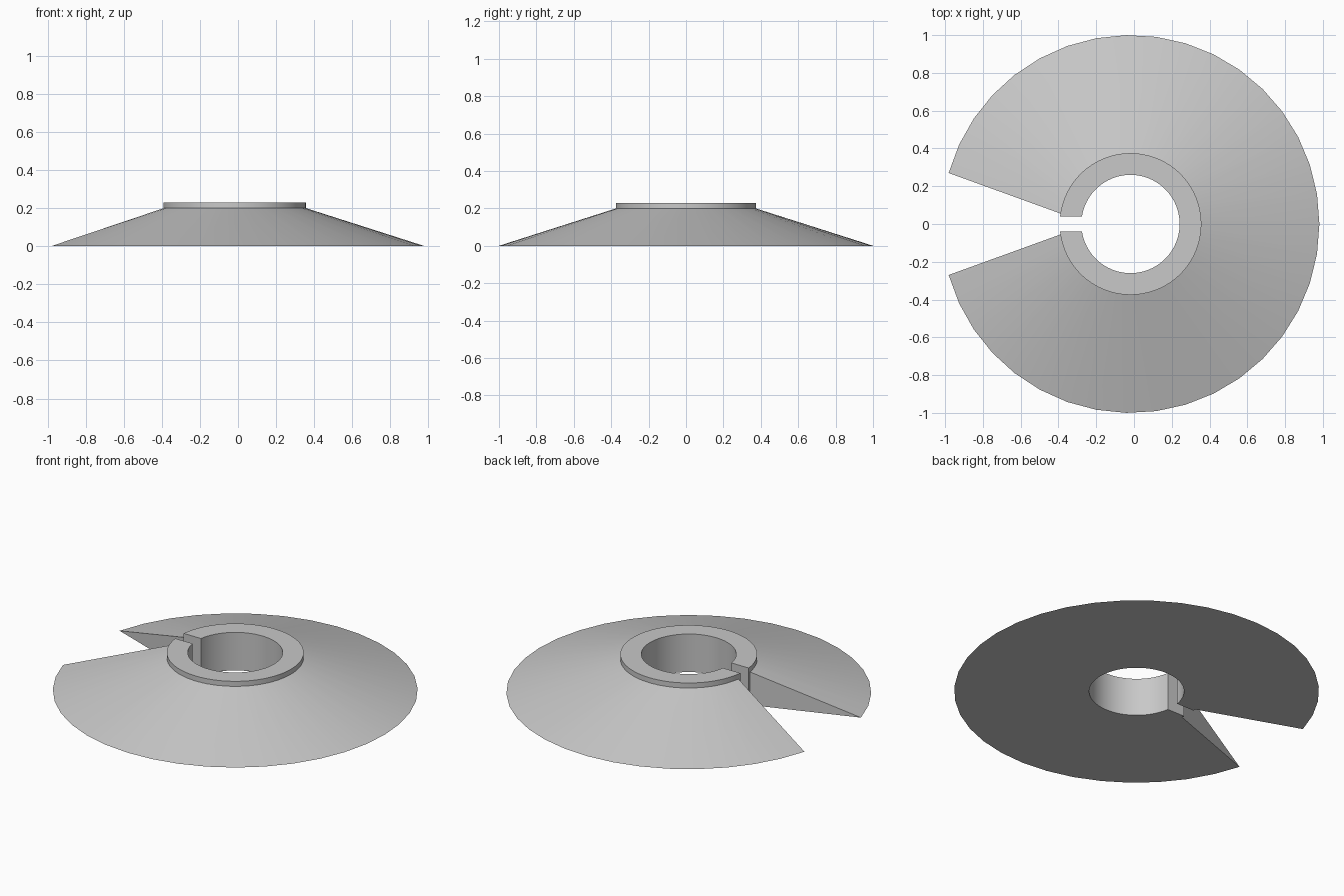
import bpy
import bmesh
from math import asin, cos, sin, pi, radians

CENTRE_X = -0.0185

cube = bpy.data.objects.get("Cube")
if cube:
    bpy.data.objects.remove(cube, do_unlink=True)

grey = bpy.data.materials.new("plain grey")
grey.use_nodes = True
colour = (0.58, 0.58, 0.58, 1)
grey.diffuse_color = colour
grey.node_tree.nodes["Principled BSDF"].inputs["Base Color"].default_value = colour


def open_ring(name, section, segments):
    """Sweep a section of (radius, height, half gap) around z, leaving a gap at -x."""
    bm = bmesh.new()
    rows = []
    for i in range(segments + 1):
        t = 2 * i / segments - 1
        row = []
        for radius, height, gap in section:
            a = t * (pi - asin(gap / radius))
            row.append(bm.verts.new((radius * cos(a) + CENTRE_X, radius * sin(a), height)))
        rows.append(row)
    n = len(section)
    for a, b in zip(rows, rows[1:]):
        for j in range(n):
            k = (j + 1) % n
            bm.faces.new((a[j], a[k], b[k], b[j]))
    bm.faces.new(rows[0])
    bm.faces.new(rows[-1])
    bmesh.ops.recalc_face_normals(bm, faces=bm.faces)
    mesh = bpy.data.meshes.new(name)
    bm.to_mesh(mesh)
    bm.free()
    mesh.materials.append(grey)
    obj = bpy.data.objects.new(name, mesh)
    bpy.context.collection.objects.link(obj)
    bpy.ops.object.select_all(action="DESELECT")
    obj.select_set(True)
    bpy.context.view_layer.objects.active = obj
    bpy.ops.object.shade_smooth_by_angle(angle=radians(15))
    return obj


# Upright sleeve with a narrow parallel slot
slot = 0.04
open_ring("collar_sleeve",
          [(0.26, 0, slot), (0.375, 0, slot), (0.375, 0.23, slot), (0.26, 0.23, slot)], 96)

# Sloping skirt with a wedge opening, its inner edge buried in the sleeve
open_ring("conical_skirt",
          [(0.365, 0, 0.052), (1, 0, 0.27), (0.365, 0.203, 0.052)], 36)
